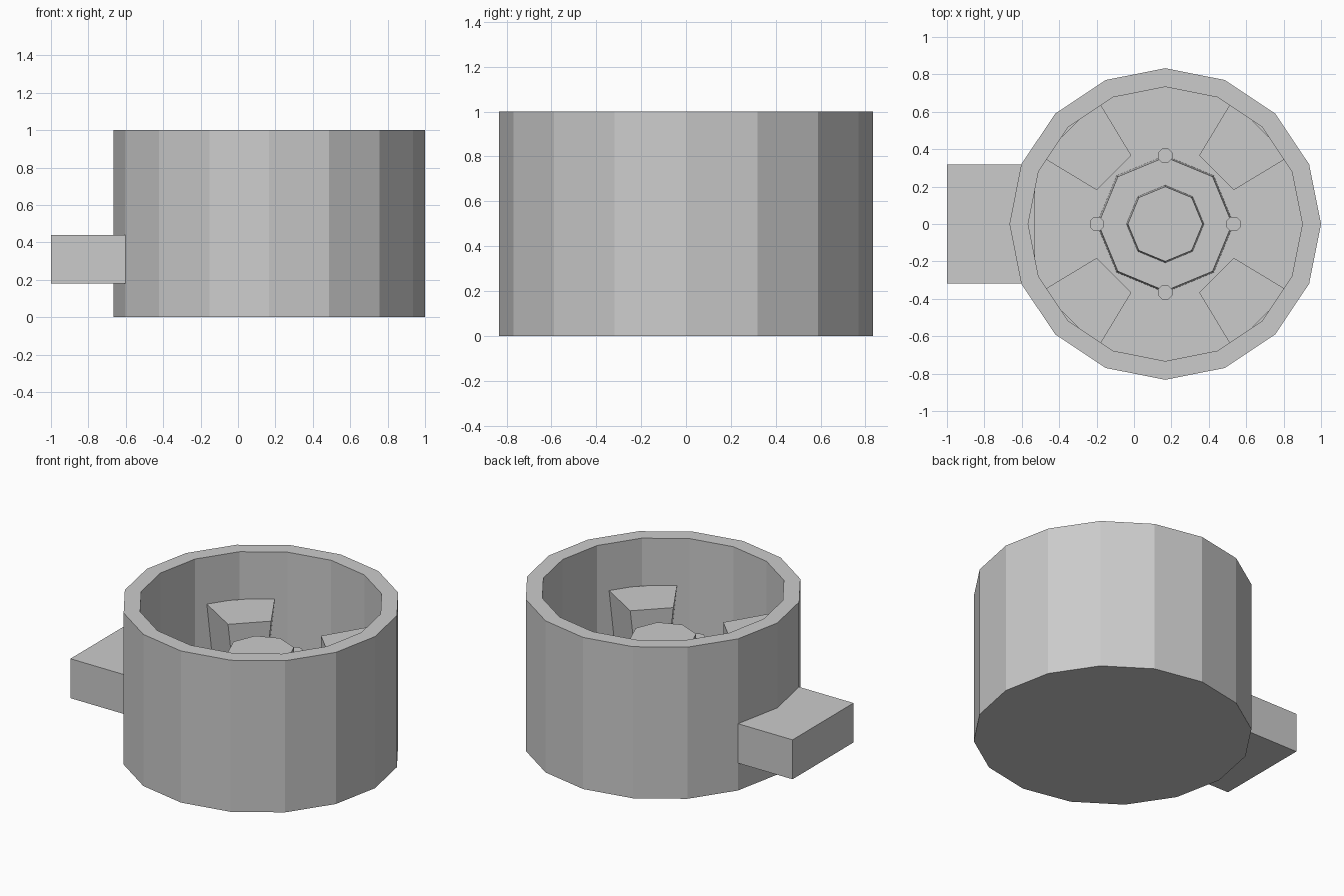
import bpy, bmesh, math
from mathutils import Matrix

if "Cube" in bpy.data.objects:
    bpy.data.objects.remove(bpy.data.objects["Cube"])

CX = 0.167          # axis of the round body
FLOOR = 0.10        # inside floor height

grey = bpy.data.materials.new("plain_grey")
grey.diffuse_color = (0.6, 0.6, 0.6, 1)
grey.use_nodes = True
grey.node_tree.nodes["Principled BSDF"].inputs["Base Color"].default_value = grey.diffuse_color


def finish(name, bm):
    bmesh.ops.recalc_face_normals(bm, faces=bm.faces)
    mesh = bpy.data.meshes.new(name)
    bm.to_mesh(mesh)
    bm.free()
    mesh.materials.append(grey)
    ob = bpy.data.objects.new(name, mesh)
    bpy.context.collection.objects.link(ob)
    return ob


def lathe(name, profile, sides, x=CX, y=0, turn=0):
    """Flat-sided solid turned from (radius, z) pairs, capped at both ends."""
    bm = bmesh.new()
    rings = []
    for r, z in profile:
        ang = [turn + 2 * math.pi * i / sides for i in range(sides)]
        rings.append([bm.verts.new((x + r * math.cos(a), y + r * math.sin(a), z)) for a in ang])
    for low, high in zip(rings, rings[1:]):
        for i in range(sides):
            j = (i + 1) % sides
            bm.faces.new((low[i], low[j], high[j], high[i]))
    bm.faces.new(rings[0])
    bm.faces.new(rings[-1])
    return finish(name, bm)


def prism(name, bottom, top, z0, z1, turn=0, x=0):
    """Solid between two outlines of equal point count."""
    bm = bmesh.new()
    lo = [bm.verts.new((px, py, z0)) for px, py in bottom]
    hi = [bm.verts.new((px, py, z1)) for px, py in top]
    n = len(lo)
    bm.faces.new(lo)
    bm.faces.new(hi)
    for i in range(n):
        j = (i + 1) % n
        bm.faces.new((lo[i], lo[j], hi[j], hi[i]))
    bm.transform(Matrix.Translation((x, 0, 0)) @ Matrix.Rotation(turn, 4, 'Z'))
    return finish(name, bm)


# Round open housing with a recessed floor
lathe("housing", [(0.833, 0), (0.833, 1), (0.733, 1), (0.733, FLOOR)], 16)

# Block sticking out of the left side
block = [(-1, -0.318), (-0.53, -0.318), (-0.53, 0.318), (-1, 0.318)]
prism("side_block", block, block, 0.18, 0.44)

# Stepped drum in the middle
lathe("lower_drum", [(0.367, FLOOR - 0.02), (0.358, 0.50)], 8)
lathe("upper_drum", [(0.208, 0.48), (0.200, 0.69)], 8)

# Four pins round the drum
for i in range(4):
    a = i * math.pi / 2
    lathe(f"pin_{i + 1}", [(0.041, FLOOR - 0.02), (0.041, 0.55)], 8,
          CX + 0.365 * math.cos(a), 0.365 * math.sin(a), math.pi / 8)

# Four flared wedges standing against the wall on the diagonals
top = [(0.388, -0.131), (0.388, 0.131), (0.72, 0.213), (0.72, -0.213)]
bottom = [(0.392, -0.07), (0.392, 0.07), (0.72, 0.15), (0.72, -0.15)]
for i in range(4):
    prism(f"wedge_{i + 1}", bottom, top, FLOOR - 0.02, 0.69,
          math.pi / 4 + i * math.pi / 2, CX)
